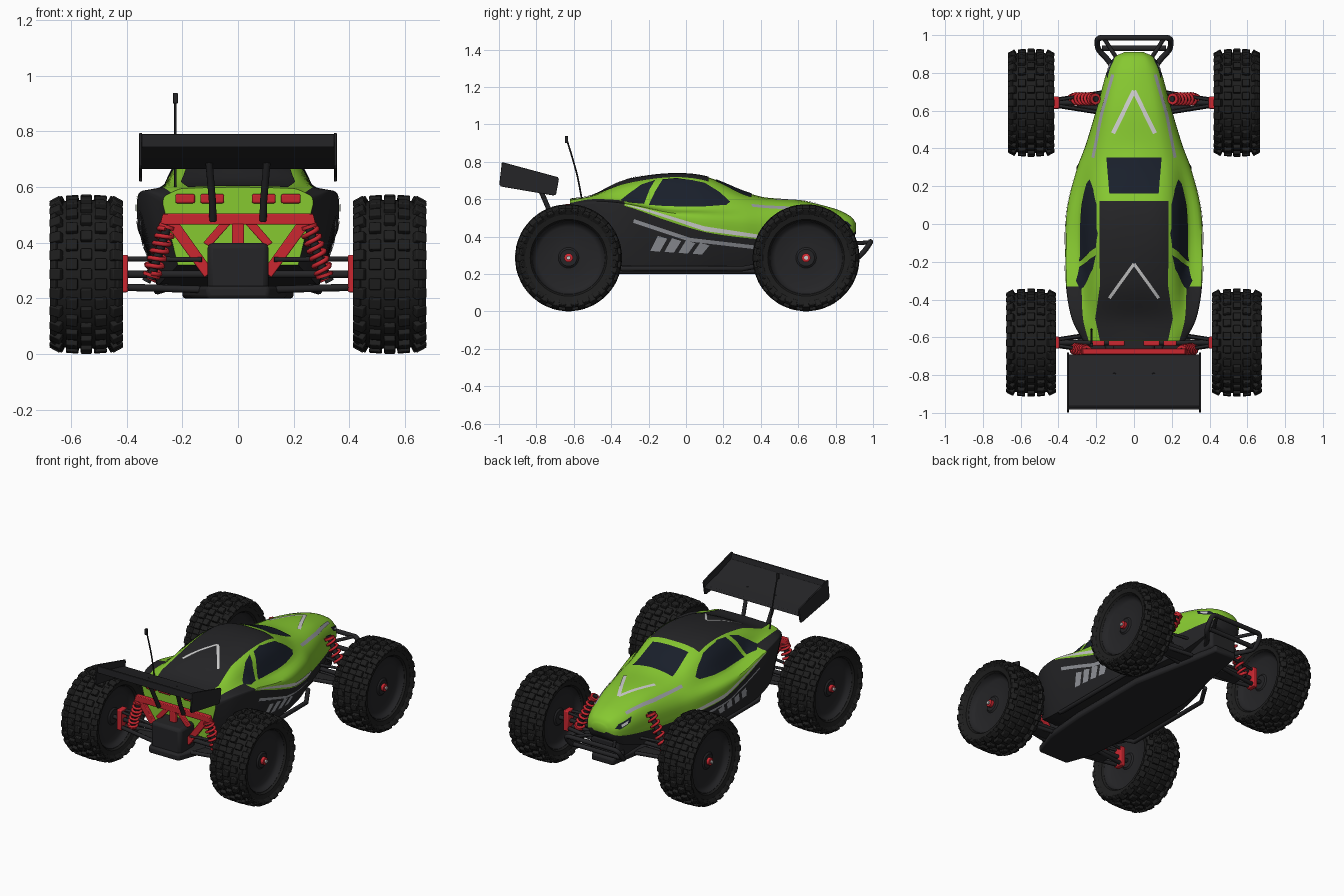
import bpy, bmesh
from math import sin, cos, pi, radians
from mathutils import Vector, Matrix
from mathutils.bvhtree import BVHTree

if "Cube" in bpy.data.objects:
    bpy.data.objects.remove(bpy.data.objects["Cube"])

def mat(name, c):
    m = bpy.data.materials.new(name)
    m.diffuse_color = (*c, 1)
    m.use_nodes = True
    m.node_tree.nodes["Principled BSDF"].inputs["Base Color"].default_value = m.diffuse_color
    return m
GREEN = mat("green", (.24, .58, .03)); BLACK = mat("black", (.018, .018, .02))
RUBBER = mat("rubber", (.013, .013, .013)); RED = mat("red", (.6, .02, .03))
GLASS = mat("glass", (.01, .014, .024)); WHITE = mat("white", (.8, .8, .78))
SILVER = mat("silver", (.32, .33, .36))

def finish(name, bm, *mats, bevel=0):
    me = bpy.data.meshes.new(name)
    bm.to_mesh(me)
    ob = bpy.data.objects.new(name, me)
    bpy.context.collection.objects.link(ob)
    for m in mats:
        me.materials.append(m)
    if bevel:
        b = ob.modifiers.new("bevel", 'BEVEL')
        b.width, b.segments = bevel, 2
    return ob

def prism(name, poly, axis, a, b, m, bevel=.004):
    """Extrude a 2D outline along an axis from a to b."""
    bm = bmesh.new()
    def put(p, h):
        c = list(p); c.insert(axis, h)
        return bm.verts.new(c)
    lo, hi = [put(p, a) for p in poly], [put(p, b) for p in poly]
    bm.faces.new(lo); bm.faces.new(hi)
    for i in range(len(poly)):
        j = (i + 1) % len(poly)
        bm.faces.new((lo[i], lo[j], hi[j], hi[i]))
    bmesh.ops.recalc_face_normals(bm, faces=bm.faces)
    return finish(name, bm, m, bevel=bevel)

def box(name, lo, hi, m, bevel=.006):
    return prism(name, [(lo[0], lo[1]), (hi[0], lo[1]), (hi[0], hi[1]), (lo[0], hi[1])], 2, lo[2], hi[2], m, bevel)

def tube(name, pts, r, m):
    cu = bpy.data.curves.new(name, 'CURVE')
    cu.dimensions, cu.bevel_depth, cu.bevel_resolution, cu.use_fill_caps = '3D', r, 2, True
    sp = cu.splines.new('POLY')
    sp.points.add(len(pts) - 1)
    for p, c in zip(sp.points, pts):
        p.co = (*c, 1)
    cu.materials.append(m)
    ob = bpy.data.objects.new(name, cu)
    bpy.context.collection.objects.link(ob)

def spline(P, n):
    """Smooth curve through points, without overshoot."""
    P = [Vector(p) for p in P]
    T = []
    for i, p in enumerate(P):
        a, b = P[max(i - 1, 0)], P[min(i + 1, len(P) - 1)]
        L = min([d for d in ((p - a).length, (b - p).length) if d > 1e-9])
        T.append((b - a).normalized() * L)
    out = []
    for i in range(len(P) - 1):
        for k in range(n):
            t = k / n
            out.append(P[i] * (2*t**3 - 3*t**2 + 1) + T[i] * (t**3 - 2*t*t + t)
                       + P[i+1] * (3*t*t - 2*t**3) + T[i+1] * (t**3 - t*t))
    return out + [P[-1]]

# Body shell: y, floor z, then (x, z) of belt, shoulder, window base, roof edge, and roof z
ST = [(-.62, .32, .27, .54, .265, .565, .24, .58, .20, .595, .60),
      (-.50, .27, .33, .575, .325, .588, .27, .60, .20, .617, .62),
      (-.33, .245, .36, .565, .355, .578, .278, .592, .20, .672, .70),
      (-.10, .24, .362, .485, .358, .53, .285, .555, .20, .705, .735),
      (.10, .24, .35, .425, .345, .51, .28, .55, .185, .695, .722),
      (.30, .24, .30, .395, .295, .49, .245, .55, .165, .615, .645),
      (.42, .245, .255, .385, .252, .48, .215, .545, .14, .595, .61),
      (.62, .27, .195, .38, .193, .475, .165, .54, .11, .578, .592),
      (.80, .32, .145, .395, .145, .455, .125, .505, .08, .535, .548),
      (.88, .37, .105, .41, .105, .445, .09, .475, .06, .50, .508),
      (.91, .42, .05, .432, .05, .443, .045, .455, .03, .465, .47)]
bm = bmesh.new()
rings = []
for y, zb, wc, zc, ws, zs, wg, zg, wt, ze, zt in spline(ST, 5):
    up = spline([(wc, zc), (ws, zs), (wg, zg), (wt, ze), (0, zt), (-wt, ze)], 4)[:17]
    half = [(0, zb), (wc * .8, zb)] + [tuple(p) for p in up]
    loop = half + [(-x, z) for x, z in half[-2:0:-1]]
    rings.append([bm.verts.new((x, y, z)) for x, z in loop])
N = len(rings[0])
for A, B in zip(rings, rings[1:]):
    for i in range(N):
        f = bm.faces.new((A[i], A[(i+1) % N], B[(i+1) % N], B[i]))
        j = min(i, N - 1 - i)
        f.material_index = int(j < 2 or (A[0].co.y < -.34 and j < 10))
bm.faces.new(rings[0]); bm.faces.new(rings[-1])
bmesh.ops.recalc_face_normals(bm, faces=bm.faces)
finish("body_shell", bm, GREEN, BLACK)
TREE = BVHTree.FromBMesh(bm)

def decal(name, poly, axis, m, sides=(1, -1), off=.004):
    """Project a flat outline, (y,z) from the side or (x,y) from the top, onto the body."""
    for s in sides:
        bm = bmesh.new()
        if axis == 0:
            bm.faces.new([bm.verts.new((s, a, b)) for a, b in poly]); d = Vector((s, 0, 0))
        else:
            bm.faces.new([bm.verts.new((a * s, b, 1)) for a, b in poly]); d = Vector((0, 0, 1))
        for ax in {0, 1, 2} - {axis}:
            n = Vector([float(ax == k) for k in range(3)])
            for k in range(-33, 34):
                bmesh.ops.bisect_plane(bm, geom=bm.verts[:] + bm.edges[:] + bm.faces[:],
                                       plane_co=n * (k * .03 + .0071), plane_no=n)
        bmesh.ops.triangulate(bm, faces=bm.faces[:])
        for v in bm.verts[:]:
            hit, nor, _, _ = TREE.ray_cast(v.co, -d)
            if hit is None:
                bm.verts.remove(v)
            else:
                v.co = hit + nor * off
        bm.normal_update()
        bmesh.ops.reverse_faces(bm, faces=[f for f in bm.faces if f.normal.dot(d) < 0])
        finish(name, bm, m)

def stripe(pts, w):
    d = (Vector(pts[-1]) - Vector(pts[0])).normalized() * w / 2
    n = Vector((-d.y, d.x))
    return [Vector(p) + n for p in pts] + [Vector(p) - n for p in pts[::-1]]

# Windows, roof panel and painted stripes
decal("windscreen", [(-.13, .16), (.13, .16), (.145, .35), (-.145, .35)], 2, GLASS, (1,))
decal("roof_panel", [(-.18, -.617), (.18, -.617), (.205, -.5), (.18, -.33), (.18, .12),
                     (-.18, .12), (-.18, -.33), (-.205, -.5)], 2, BLACK, (1,))
decal("rear_side_window", [(-.35, .592), (-.31, .625), (-.24, .675), (-.165, .70), (-.195, .65),
                           (-.225, .572), (-.3, .578)], 0, GLASS)
decal("front_side_window", [(-.2, .566), (-.165, .64), (-.125, .703), (-.05, .71), (.03, .70), (.1, .685),
                            (.18, .635), (.235, .585), (.215, .568), (.1, .56), (0, .558)], 0, GLASS)
decal("hood_chevron", stripe([(0, .705), (.11, .48)], .022), 2, WHITE)
decal("roof_chevron", stripe([(0, -.21), (.13, -.39)], .016), 2, WHITE, off=.008)
decal("hood_stripe", stripe([(.11, .79), (.17, .58), (.215, .35)], .016), 2, SILVER)
decal("belt_stripe", [(-.33, .572), (-.22, .55), (.1, .455), (.38, .412), (.38, .392), (.1, .43), (-.15, .515)], 0, WHITE)
decal("lower_stripe", stripe([(-.28, .485), (.02, .385), (.36, .345)], .02), 0, SILVER)
for k in range(4):
    y = -.19 + k * .075
    decal("side_slash", [(y, .325 - k*.005), (y + .05, .32 - k*.005), (y + .09, .39 - k*.012), (y + .04, .405 - k*.012)], 0, SILVER)
decal("headlight", [(.77, .505), (.86, .478), (.885, .455), (.86, .448), (.79, .475)], 0, GLASS)
decal("headlight_lens", [(.80, .488), (.85, .472), (.85, .458), (.81, .472)], 0, WHITE, off=.007)

# Chassis, gearbox and tail lights
prism("chassis_plate", [(-.11, -.78), (.11, -.78), (.175, -.6), (.2, -.3), (.2, .25), (.11, .7), (.08, .88),
                        (-.08, .88), (-.11, .7), (-.2, .25), (-.2, -.3), (-.175, -.6)], 2, .2, .245, BLACK, .012)
box("gearbox", (-.11, -.76, .225), (.11, -.6, .4), BLACK, .02)
box("front_gearbox", (-.1, .55, .23), (.1, .86, .36), BLACK, .02)
for s in (-1, 1):
    for a, b in ((.05, .135), (.155, .225)):
        box("tail_light", (min(s*a, s*b), -.645, .542), (max(s*a, s*b), -.61, .575), RED)
    tube("side_rail", [(s*.26, -.4, .26), (s*.29, -.34, .228), (s*.29, .3, .228), (s*.22, .42, .25)], .014, BLACK)

# Rear shock tower
prism("tower_bar", [(-.28, .465), (.28, .465), (.27, .505), (-.27, .505)], 1, -.69, -.66, RED)
prism("tower_post", [(-.022, .38), (.022, .38), (.022, .47), (-.022, .47)], 1, -.69, -.66, RED)
for s in (-1, 1):
    prism("tower_brace", [(s*.265, .475), (s*.215, .475), (s*.09, .30), (s*.12, .275)], 1, -.688, -.662, RED)
    prism("tower_inner_brace", [(s*.02, .475), (s*.06, .475), (s*.125, .40), (s*.10, .385)], 1, -.687, -.663, RED)

def shock(top, low):
    top, low = Vector(top), Vector(low)
    d = low - top
    q = d.to_track_quat('Z', 'Y')
    tube("shock_shaft", [top, low], .016, BLACK)
    tube("shock_spring", [top + d * (.1 + .8*k/72) + q @ Vector((.028*cos(k*pi/6), .028*sin(k*pi/6), 0))
                          for k in range(73)], .0085, RED)
    for t in (.06, .93):
        tube("shock_collar", [top + d * (t - .03), top + d * (t + .03)], .032, RED)

def lathe(name, prof, c, m, seg=48):
    """Revolve (x offset, radius) points around the axle."""
    bm = bmesh.new()
    R = [[bm.verts.new((c[0] + x, c[1] + r*sin(2*pi*k/seg), c[2] + r*cos(2*pi*k/seg))) for x, r in prof]
         for k in range(seg)]
    for k in range(seg):
        A, B = R[k], R[(k+1) % seg]
        for i in range(len(prof) - 1):
            bm.faces.new((A[i], A[i+1], B[i+1], B[i]))
    bmesh.ops.remove_doubles(bm, verts=bm.verts, dist=1e-5)
    bmesh.ops.recalc_face_normals(bm, faces=bm.faces)
    finish(name, bm, m)

# Wheels, knobbly tyres and suspension on every corner
for y, w in ((.642, .113), (-.628, .123)):
    for s in (-1, 1):
        c = Vector((s * .545, y, .287))
        half = [(.76, .195), (.88, .205), (.95, .235), (.85, .258), (.45, .266), (0, .268)]
        lathe("tyre", [(w*a, r) for a, r in half] + [(-w*a, r) for a, r in half[-2::-1]], c, RUBBER)
        dish = [(.62, 0), (.62, .045), (.55, .055), (.5, .165), (.6, .185), (.78, .195), (.78, .21)]
        lathe("rim", [(w*a, r) for a, r in dish] + [(-w*a, r) for a, r in dish[::-1]], c, BLACK)
        e = s * w
        lathe("wheel_nut", [(e*.55, .024), (e*.78, .024), (e*.8, .018), (e*.8, 0)], c, RED, 12)
        lathe("axle_tip", [(e*.8, .011), (e*.87, .011), (e*.87, 0)], c, WHITE, 12)
        bm = bmesh.new()
        n = 24
        for k in range(n):
            for a, sx, r, tilt, ph in ((.86, .042, .256, .5, 0), (-.86, .042, .256, -.5, 0), (0, .04, .267, 0, 0),
                                       (.42, .042, .265, .08, .5), (-.42, .042, .265, -.08, .5),
                                       (.9, .026, .246, .7, .5), (-.9, .026, .246, -.7, .5)):
                M = (Matrix.Translation(c) @ Matrix.Rotation(2*pi*(k + ph)/n, 4, 'X') @ Matrix.Translation((a*w, 0, r))
                     @ Matrix.Rotation(tilt, 4, 'Y') @ Matrix.Diagonal((sx, .04, .038, 1)))
                bmesh.ops.create_cube(bm, size=1, matrix=M)
        finish("tyre_knobs", bm, RUBBER, bevel=.004)
        # Hub carrier and wishbones
        box("hub_carrier", (min(s*.395, s*.43), y - .032, .222), (max(s*.395, s*.43), y + .032, .357), RED)
        tube("axle", [(s*.08, y, .287), (s*.5, y, .287)], .014, BLACK)
        for d in (-.06, .06):
            tube("lower_arm", [(s*.12, y + d, .232), (s*.405, y + d*.25, .24)], .013, BLACK)
            tube("upper_arm", [(s*.13, y + d, .34), (s*.405, y + d*.25, .342)], .009, BLACK)
        box("arm_plate", (min(s*.1, s*.3), y - .04, .226), (max(s*.1, s*.3), y + .04, .24), BLACK)
        if y > 0:
            shock((s*.20, y + .02, .51), (s*.33, y + .02, .26))
        else:
            shock((s*.25, y - .045, .47), (s*.315, y - .035, .27))

# Rear wing with end plates and struts
prism("wing_blade", [(-.69, .665), (-.70, .682), (-.83, .712), (-.965, .757), (-.972, .79), (-.982, .79),
                     (-.982, .745), (-.83, .692)], 0, -.35, .35, BLACK, .002)
for s in (-1, 1):
    prism("wing_end_plate", [(-.998, .68), (-.985, .795), (-.97, .795), (-.685, .718), (-.68, .705), (-.695, .625),
                             (-.71, .62), (-.99, .668)], 0, s*.35 - .005, s*.35 + .005, BLACK, .002)
    tube("wing_strut", [(s*.09, -.70, .48), (s*.092, -.735, .55), (s*.105, -.80, .70)], .013, BLACK)

# Antenna
tube("antenna", spline([(-.225, -.555, .59), (-.225, -.58, .72), (-.225, -.61, .83), (-.225, -.635, .91)], 4), .0045, BLACK)
box("antenna_tip", (-.234, -.648, .90), (-.216, -.63, .938), BLACK, .003)

# Front bumper hoop and crossbar
side = [(.09, .80, .27), (.14, .87, .275), (.185, .92, .29), (.195, .955, .325), (.19, .98, .36), (.165, .986, .372)]
hoop = spline(side + [(-x, y, z) for x, y, z in side[::-1]], 4)
tube("bumper_hoop", hoop, .015, BLACK)
tube("bumper_crossbar", [(-.17, .93, .30), (.17, .93, .30)], .015, BLACK)
for s in (-1, 1):
    tube("bumper_stay", [(s*.08, .86, .36), (s*.16, .984, .37)], .011, BLACK)

bpy.ops.object.select_all(action='DESELECT')
for ob in bpy.data.objects:
    if ob.type == 'MESH':
        ob.select_set(True)
        bpy.context.view_layer.objects.active = ob
bpy.ops.object.shade_smooth_by_angle(angle=radians(35))
